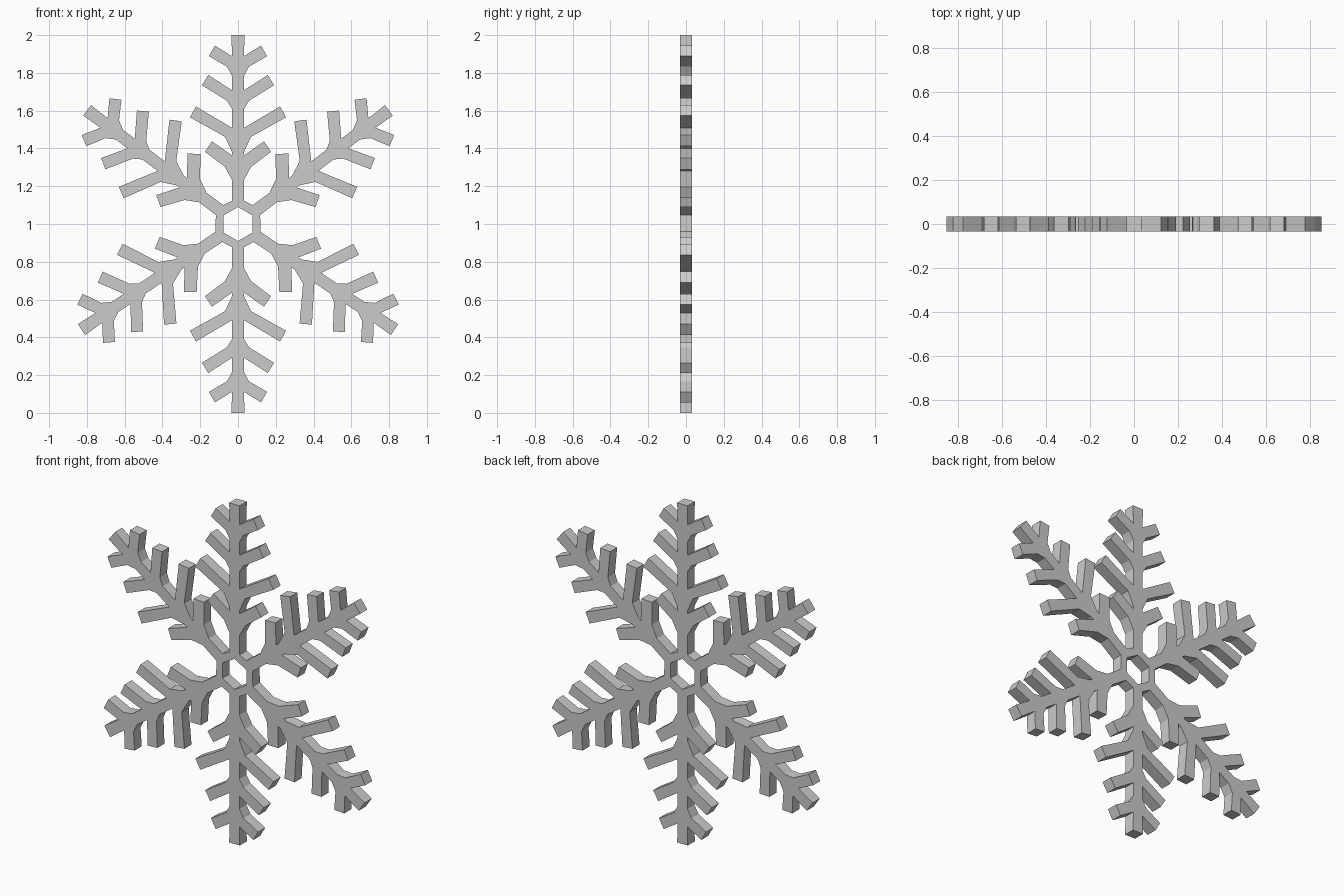
import bpy
from math import cos, sin, radians, pi

if "Cube" in bpy.data.objects:
    bpy.data.objects.remove(bpy.data.objects["Cube"])

R = 188.5  # profile units per model unit
# half profile of one arm: (distance from centre, half width), hub to tip
half = [(23, 6.2), (44, 6), (57, 13), (72, 33), (82.5, 26), (68.5, 6),   # inner branch
        (72, 6), (87, 13), (106.5, 48), (117.3, 42), (96, 6),            # longest branch
        (115, 6), (123, 11), (138.5, 36), (148.7, 29.7), (133.5, 6),     # outer branch
        (148, 6), (157, 11), (167.5, 29), (178, 23), (167.5, 6),         # end branch
        (188.5, 6.5)]
# mirrored so it runs clockwise-to-anticlockwise side of the arm
arm = [(d, -w) for d, w in half] + [(d, w) for d, w in reversed(half)]

# six arms joined end to end make the outer outline
outline = []
for deg in (-90, -34, 37, 90, 143, 214):
    c, s = cos(radians(deg)), sin(radians(deg))
    outline += [((d * c - w * s) / R, (d * s + w * c) / R) for d, w in arm]

# hexagonal hole in the hub
hole = [(0.09 * sin(i * pi / 3), 0.09 * cos(i * pi / 3)) for i in range(6)]

# flat filled curve with thickness, stood upright
curve = bpy.data.curves.new("snowflake", 'CURVE')
curve.dimensions = '2D'
curve.fill_mode = 'BOTH'
curve.extrude = 0.033
for pts in (outline, hole):
    sp = curve.splines.new('POLY')
    sp.points.add(len(pts) - 1)
    for p, (x, y) in zip(sp.points, pts):
        p.co = (x, y, 0, 1)
    sp.use_cyclic_u = True
flake = bpy.data.objects.new("snowflake", curve)
bpy.context.collection.objects.link(flake)
flake.rotation_euler = (pi / 2, 0, 0)
flake.location = (0, 0, 1)

# turn into a flat-shaded mesh
bpy.context.view_layer.objects.active = flake
flake.select_set(True)
bpy.ops.object.convert(target='MESH')
bpy.ops.object.shade_flat()
